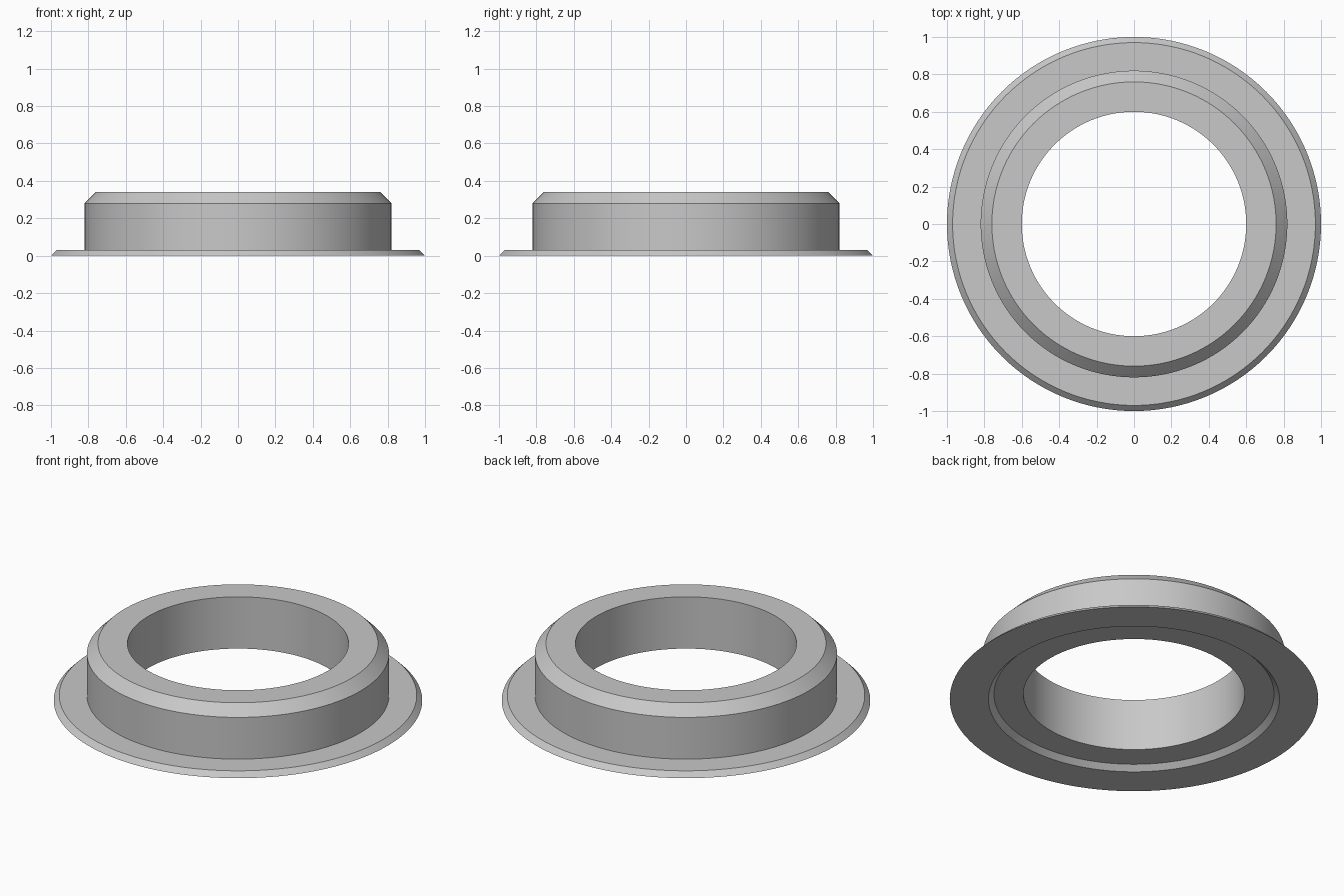
import bpy
import bmesh
import math

SEGMENTS = 128

cube = bpy.data.objects.get("Cube")
if cube:
    bpy.data.objects.remove(cube, do_unlink=True)

# Plain grey finish
grey = bpy.data.materials.new("light_grey")
grey.use_nodes = True
colour = (0.58, 0.58, 0.58, 1)
grey.diffuse_color = colour
grey.node_tree.nodes["Principled BSDF"].inputs["Base Color"].default_value = colour


def lathe(name, profile, material):
    """Spin a closed (radius, height) profile around the z axis."""
    bm = bmesh.new()
    verts = [bm.verts.new((r, 0, z)) for r, z in profile]
    edges = [bm.edges.new((v, verts[i - 1])) for i, v in enumerate(verts)]
    bmesh.ops.spin(bm, geom=verts + edges, cent=(0, 0, 0), axis=(0, 0, 1),
                   angle=math.tau, steps=SEGMENTS, use_merge=True)
    bmesh.ops.remove_doubles(bm, verts=bm.verts[:], dist=0.0001)
    bmesh.ops.recalc_face_normals(bm, faces=bm.faces[:])
    mesh = bpy.data.meshes.new(name)
    bm.to_mesh(mesh)
    bm.free()
    mesh.materials.append(material)
    obj = bpy.data.objects.new(name, mesh)
    bpy.context.collection.objects.link(obj)
    bpy.ops.object.select_all(action="DESELECT")
    obj.select_set(True)
    bpy.context.view_layer.objects.active = obj
    bpy.ops.object.shade_smooth_by_angle(angle=math.radians(30))
    return obj


# Collar with chamfered top, thin bevelled flange and shallow recess beneath
lathe("flanged_ring", [
    (0.60, 0.03), (0.60, 0.34),   # bore
    (0.76, 0.34), (0.82, 0.28),   # top rim and chamfer
    (0.82, 0.03), (0.97, 0.03),   # collar wall and flange top
    (1.00, 0.00), (0.79, 0.00),   # flange edge and underside
    (0.76, 0.03),                 # recess slope
], grey)
